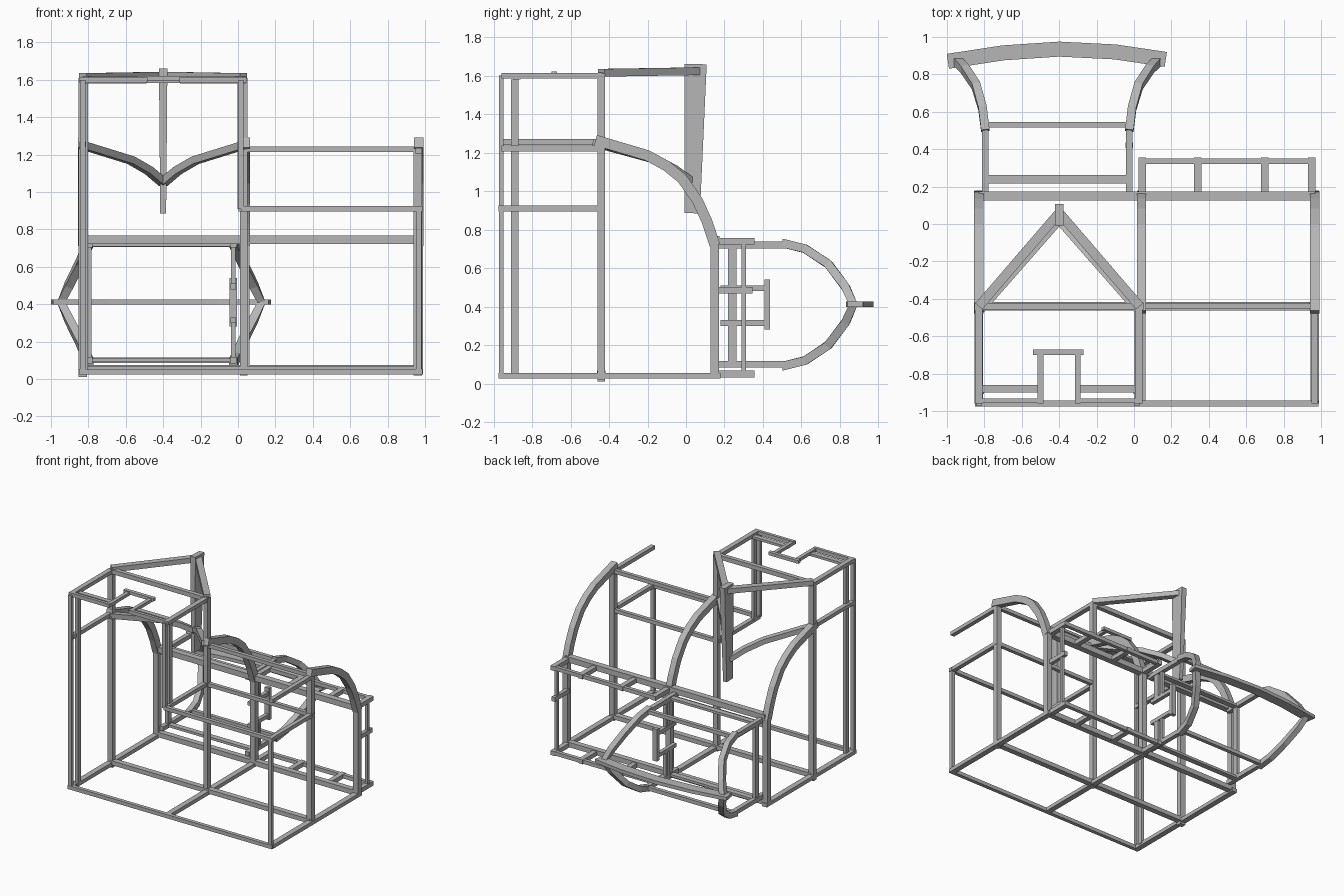
import bpy
import bmesh
from mathutils import Vector

cube = bpy.data.objects.get("Cube")
if cube:
    bpy.data.objects.remove(cube, do_unlink=True)

grey = bpy.data.materials.new("beam grey")
grey.use_nodes = True
grey.diffuse_color = (0.47, 0.47, 0.47, 1)
grey.node_tree.nodes["Principled BSDF"].inputs["Base Color"].default_value = (0.47, 0.47, 0.47, 1)


def beam(name, path, w=0.035, h=0.035, up=(0, 0, 1), taper=1.0):
    """Sweep a w x h rectangle along a path; w is measured across 'up'."""
    pts = [Vector(p) for p in path]
    bm = bmesh.new()
    rings = []
    for i, p in enumerate(pts):
        t = (pts[min(i + 1, len(pts) - 1)] - pts[max(i - 1, 0)]).normalized()
        side = t.cross(Vector(up)).normalized()
        rise = side.cross(t)
        s = 1 + (taper - 1) * i / (len(pts) - 1)
        rings.append([bm.verts.new(p + side * a * w * s / 2 + rise * b * h * s / 2)
                      for a, b in ((-1, -1), (1, -1), (1, 1), (-1, 1))])
    for r, q in zip(rings, rings[1:]):
        for k in range(4):
            n = (k + 1) % 4
            bm.faces.new((r[k], r[n], q[n], q[k]))
    bm.faces.new(rings[0][::-1])
    bm.faces.new(rings[-1])
    bmesh.ops.recalc_face_normals(bm, faces=bm.faces)
    mesh = bpy.data.meshes.new(name)
    bm.to_mesh(mesh)
    bm.free()
    mesh.materials.append(grey)
    obj = bpy.data.objects.new(name, mesh)
    bpy.context.scene.collection.objects.link(obj)


def post(name, x, y, z0, z1, w=0.035, h=0.035):
    beam(name, [(x, y, z0), (x, y, z1)], w, h, up=(0, 1, 0))


def rail_x(name, y, z, x0, x1, w=0.03, h=0.03):
    beam(name, [(x0, y, z), (x1, y, z)], w, h)


def rail_y(name, x, z, y0, y1, w=0.035, h=0.03):
    beam(name, [(x, y0, z), (x, y1, z)], w, h)


R, M, L = -0.83, 0.04, 0.967          # wall planes across x
F, C, B = -0.96, -0.44, 0.15          # wall planes along y
LOW, SILL, EAVE, TOP = 0.04, 0.91, 1.228, 1.6
MID = -0.4                            # tower centre line

# Ground frame
rail_x("floor_front_rail", F, LOW, R - 0.02, L + 0.02)
rail_x("floor_middle_rail", C, LOW + 0.01, R, L, 0.045, 0.035)
rail_x("floor_back_rail", B, LOW + 0.015, R, L, 0.045, 0.04)
for x in (R, M, L):
    rail_y("floor_side_rail", x, LOW, F, B + 0.03, 0.045)

# Main posts
post("tower_front_post", R, F, LOW, TOP, 0.03, 0.025)
post("tower_inner_post", R + 0.015, -0.89, LOW, TOP - 0.02, 0.025, 0.04)
post("tower_front_post", M - 0.025, F, SILL, TOP, 0.03, 0.025)
post("tower_inner_post", M - 0.03, -0.89, SILL, TOP - 0.02, 0.025, 0.04)
post("balcony_front_post", L, F, LOW, SILL, 0.03, 0.025)
post("tower_back_post", R, C, 0.01, TOP + 0.01, 0.045, 0.04)
post("tower_back_post", M - 0.01, C, 0.02, TOP + 0.01, 0.04, 0.04)
post("balcony_back_post", L - 0.005, C, 0.02, EAVE, 0.045, 0.04)

# Curved roof ribs running down into the back wall posts
roof = [(-0.47, 1.265), (-0.2, 1.185), (-0.1, 1.13), (-0.02, 1.065),
        (0.06, 0.95), (0.11, 0.84), (B, 0.72)]
for x in (R, M, L):
    beam("roof_rib", [(x, y, z) for y, z in roof], 0.05, 0.055, up=(0, 0.5, 1))
    post("back_wall_post", x, B, LOW, 0.74, 0.045, 0.045)
rail_x("back_wall_top_rail", B, 0.745, R, L, 0.05, 0.045)

# Balcony rails
for y in (F, C):
    rail_x("balcony_sill_rail", y, SILL, M - 0.025, L + 0.02)
for x in (M - 0.02, L):
    rail_y("balcony_side_rail", x, SILL, F, C)
rail_x("balcony_eave_rail", C, EAVE, M, L)
rail_y("balcony_eave_side", L, EAVE - 0.007, F, C)
rail_y("tower_eave_side", R, EAVE + 0.027, F, C)

# Tower top frame with a notched front bracket
for x in (R, M - 0.015):
    rail_y("tower_top_side", x, TOP, F, C, 0.04)
rail_x("tower_top_back", C, TOP, R, M, 0.035, 0.035)
for x0, x1 in ((R, -0.49), (-0.31, M)):
    rail_x("tower_top_front", F + 0.015, TOP, x0, x1, 0.025)
    rail_x("tower_top_inner", -0.88, TOP - 0.01, x0, x1, 0.04, 0.02)
for x in (-0.5, -0.3):
    rail_y("notch_arm", x, TOP, F, -0.69, 0.03, 0.025)
rail_x("notch_bar", -0.685, TOP + 0.008, -0.54, -0.27, 0.03, 0.025)

# Hanging ridge mast with gable beams and curved valley beams
beam("ridge_mast", [(MID, 0.05, 1.66), (MID, 0.032, 0.885)], 0.045, 0.115, up=(0, 1, 0), taper=0.7)
for x in (R, M - 0.01):
    beam("gable_beam", [(x, C, 1.615), (MID, 0.06, 1.623)], 0.05, 0.04)
    valley = []
    for y, z in roof[:4]:
        f = (y + 0.47) / 0.45
        valley.append((x + (MID - x) * f, y + 0.04 * f, z - 0.015))
    beam("valley_beam", valley, 0.045, 0.04)

# Back shelf: ladder frames at the top and on the floor, plus the end frame
for z in (0.74, 0.05):
    rail_x("shelf_rail", 0.335, z, M, L, 0.03, 0.03)
    for x in (M + 0.005, 0.34, 0.7, L - 0.017):
        rail_y("shelf_rung", x, z, B, 0.355, 0.04, 0.035)
post("shelf_end_post", L - 0.015, 0.3, LOW, 0.74, 0.025, 0.025)
rail_y("shelf_end_rung", L - 0.015, 0.485, B, 0.345, 0.03, 0.035)

# Boxed bay behind the tower
BR, BL = -0.795, -0.025
for z in (0.72, 0.1):
    for x in (BR, BL):
        rail_y("bay_side_rail", x, z, B, 0.52, 0.035, 0.035)
    rail_x("bay_inner_rail", 0.24, z, BR, BL, 0.045, 0.02)
    rail_x("bay_outer_rail", 0.53, z, BR, BL, 0.03, 0.03)
post("bay_post", BR, 0.24, 0.1, 0.72, 0.025, 0.045)
for z0, z1 in ((0.1, 0.32), (0.49, 0.72)):
    post("bay_post", BL, 0.24, z0, z1, 0.025, 0.045)
    post("bay_outer_post", BL, 0.3, z0, z1, 0.025, 0.025)
for z in (0.315, 0.495):
    rail_y("bay_notch_arm", BL, z, 0.18, 0.42, 0.03, 0.03)
post("bay_notch_bar", BL, 0.422, 0.28, 0.54, 0.04, 0.03)

# Flared bow ribs meeting a curved horizontal rail
bow = [(0.0, 0.5, 0.32), (0.015, 0.62, 0.29), (0.05, 0.74, 0.21),
       (0.11, 0.83, 0.09), (0.15, 0.87, 0.0)]
for x, s in ((BR, -1), (BL, 1)):
    half = [(x + s * d, y, 0.41 + z) for d, y, z in bow]
    lower = [(x + s * d, y, 0.41 - z) for d, y, z in bow[-2::-1]]
    beam("bow_rib", half + lower, 0.045, 0.045, up=(1, 0, 0))
bow_rail = [(-0.995, 0.87), (-0.7, 0.915), (MID, 0.935), (-0.1, 0.92), (0.17, 0.88)]
beam("bow_rail", [(x, y, 0.412) for x, y in bow_rail], 0.08, 0.028)
